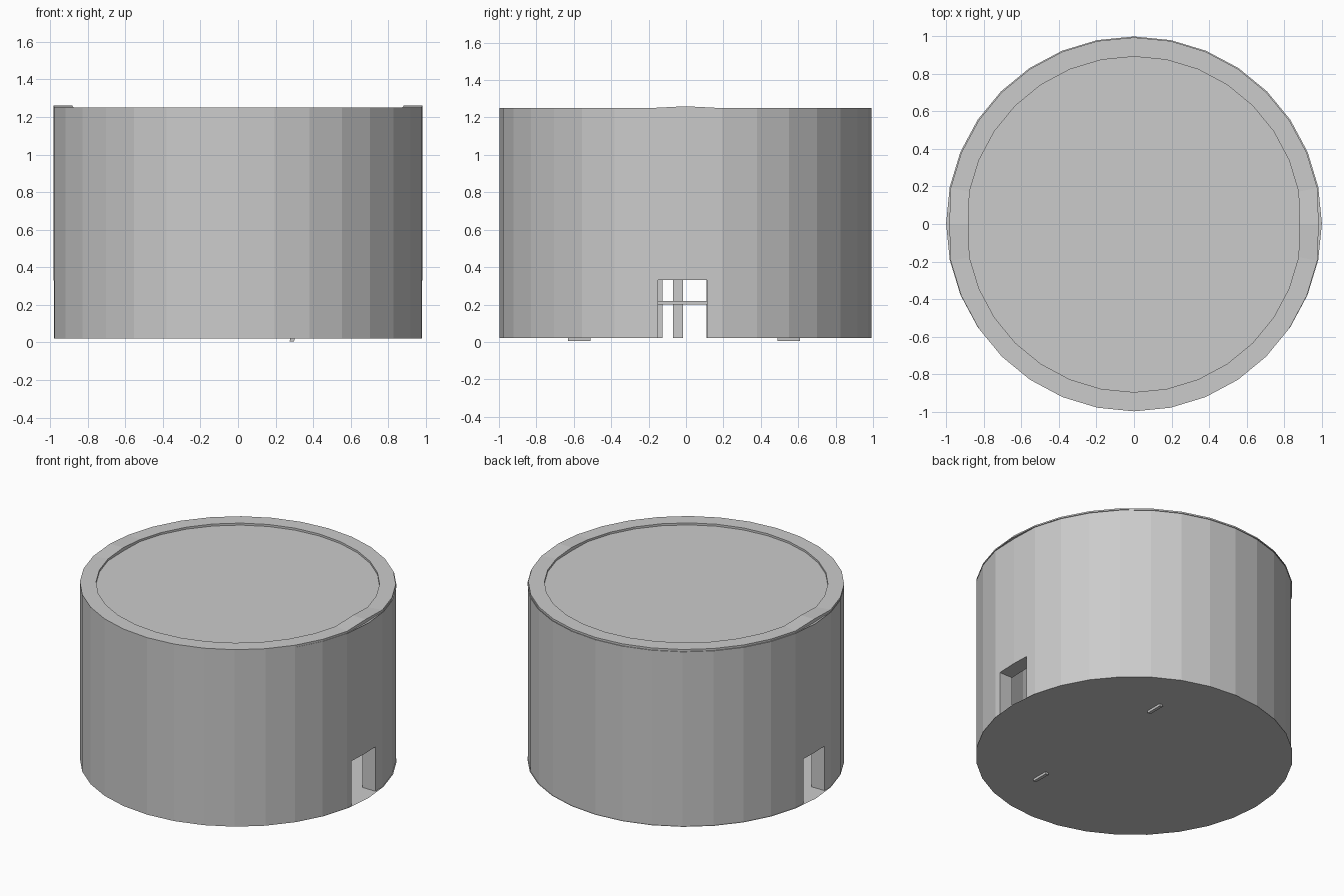
import bpy, bmesh, math

if "Cube" in bpy.data.objects:
    bpy.data.objects.remove(bpy.data.objects["Cube"])

N = 32


def finish(name, bm):
    bmesh.ops.recalc_face_normals(bm, faces=bm.faces)
    me = bpy.data.meshes.new(name)
    bm.to_mesh(me)
    bm.free()
    ob = bpy.data.objects.new(name, me)
    bpy.context.collection.objects.link(ob)
    return ob


def box(name, x0, x1, y0, y1, z0, z1, tilt=0):
    bm = bmesh.new()
    bmesh.ops.create_cube(bm, size=1)
    bmesh.ops.scale(bm, vec=(x1 - x0, y1 - y0, z1 - z0), verts=bm.verts)
    ob = finish(name, bm)
    ob.location = ((x0 + x1) / 2, (y0 + y1) / 2, (z0 + z1) / 2)
    ob.rotation_euler.y = tilt
    return ob


def disc(name, r, z):
    bm = bmesh.new()
    bm.faces.new([bm.verts.new((r * math.cos(2 * math.pi * i / N),
                                0.003 + 0.995 * r * math.sin(2 * math.pi * i / N), z))
                  for i in range(N)])
    return finish(name, bm)


# Round wall: a thick 32-sided ring, slightly flattened and raised over the doors
profile = [(0.995, 0.02), (0.995, 1.25), (0.893, 1.25), (0.893, 0.02)]
bm = bmesh.new()
rings = []
for i in range(N):
    a = 2 * math.pi * i / N
    ring = []
    for r, z in profile:
        if i in (0, N // 2):
            r -= 0.012
            z += 0.01 if z > 1 else 0
        ring.append(bm.verts.new((r * math.cos(a), r * math.sin(a) - 0.002, z)))
    rings.append(ring)
for i in range(N):
    a, b = rings[i], rings[(i + 1) % N]
    for k in range(4):
        m = (k + 1) % 4
        bm.faces.new((a[k], b[k], b[m], a[m]))
wall = finish("wall", bm)

# Doorways on the right and left sides
for name, x0, x1, y0, y1 in (("right_door_cutter", 0.7, 1.2, -0.15, 0.113),
                             ("left_door_cutter", -1.2, -0.7, -0.125, 0.11)):
    cut = box(name, x0, x1, y0, y1, -0.2, 0.33)
    cut.hide_render = True
    cut.hide_viewport = True
    mod = wall.modifiers.new(name, 'BOOLEAN')
    mod.operation = 'DIFFERENCE'
    mod.solver = 'EXACT'
    mod.object = cut

# Floor and roof sheets
disc("floor", 1.0, 0.02)
disc("roof", 1.0, 1.236)

# Bench inside; its tilted legs poke just through the floor
box("bench_top", 0.18, 0.42, -0.65, 0.63, 0.2, 0.218)
for name, y in (("front_leg", -0.57), ("back_leg", 0.55)):
    box(name, 0.282, 0.306, y - 0.06, y + 0.06, 0.005, 0.205, math.radians(4))
box("bench_post", 0.27, 0.32, -0.07, -0.015, 0.02, 0.45)
